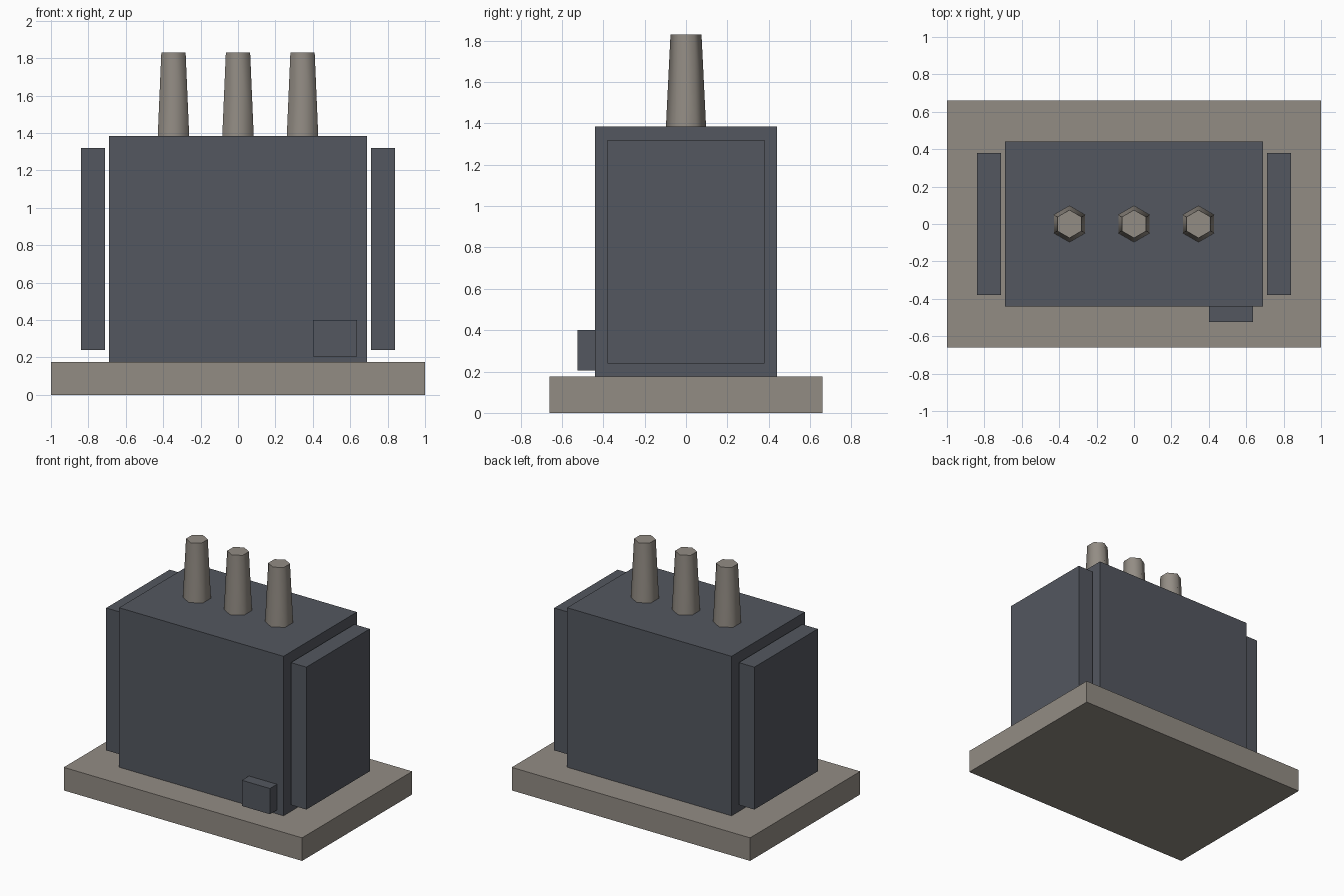
import bpy
import math

if "Cube" in bpy.data.objects:
    bpy.data.objects.remove(bpy.data.objects["Cube"])


def material(name, rgb):
    m = bpy.data.materials.new(name)
    m.diffuse_color = (*rgb, 1.0)
    m.use_nodes = True
    m.node_tree.nodes["Principled BSDF"].inputs["Base Color"].default_value = m.diffuse_color
    return m


concrete = material("warm_grey", (0.291, 0.264, 0.231))
steel = material("slate_grey", (0.087, 0.096, 0.115))


def box(name, lo, hi, mat):
    """Box between two opposite corners."""
    bpy.ops.mesh.primitive_cube_add(size=1, location=[(a + b) / 2 for a, b in zip(lo, hi)])
    ob = bpy.context.object
    ob.name = name
    ob.scale = [b - a for a, b in zip(lo, hi)]
    bpy.ops.object.transform_apply(location=False, rotation=False, scale=True)
    ob.data.materials.append(mat)
    return ob


# Plinth and tank
box("base_slab", (-1, -0.66, 0), (1, 0.66, 0.175), concrete)
box("tank", (-0.69, -0.44, 0.175), (0.69, 0.44, 1.385), steel)

# Radiator panels standing just off both ends of the tank
for side, x in (("left", -0.775), ("right", 0.775)):
    box(side + "_radiator", (x - 0.065, -0.38, 0.24), (x + 0.065, 0.38, 1.32), steel)

# Control box low on the front
box("control_box", (0.40, -0.525, 0.205), (0.635, -0.44, 0.40), steel)

# Three tapered hexagonal bushings, corners pointing front and back
for name, x in (("left", -0.345), ("middle", 0.0), ("right", 0.345)):
    bpy.ops.mesh.primitive_cone_add(vertices=6, radius1=0.097, radius2=0.075, depth=0.445,
                                    location=(x, 0, 1.385 + 0.2225))
    ob = bpy.context.object
    ob.name = name + "_bushing"
    ob.data.materials.append(concrete)
    bpy.ops.object.shade_smooth_by_angle(angle=math.radians(70))
